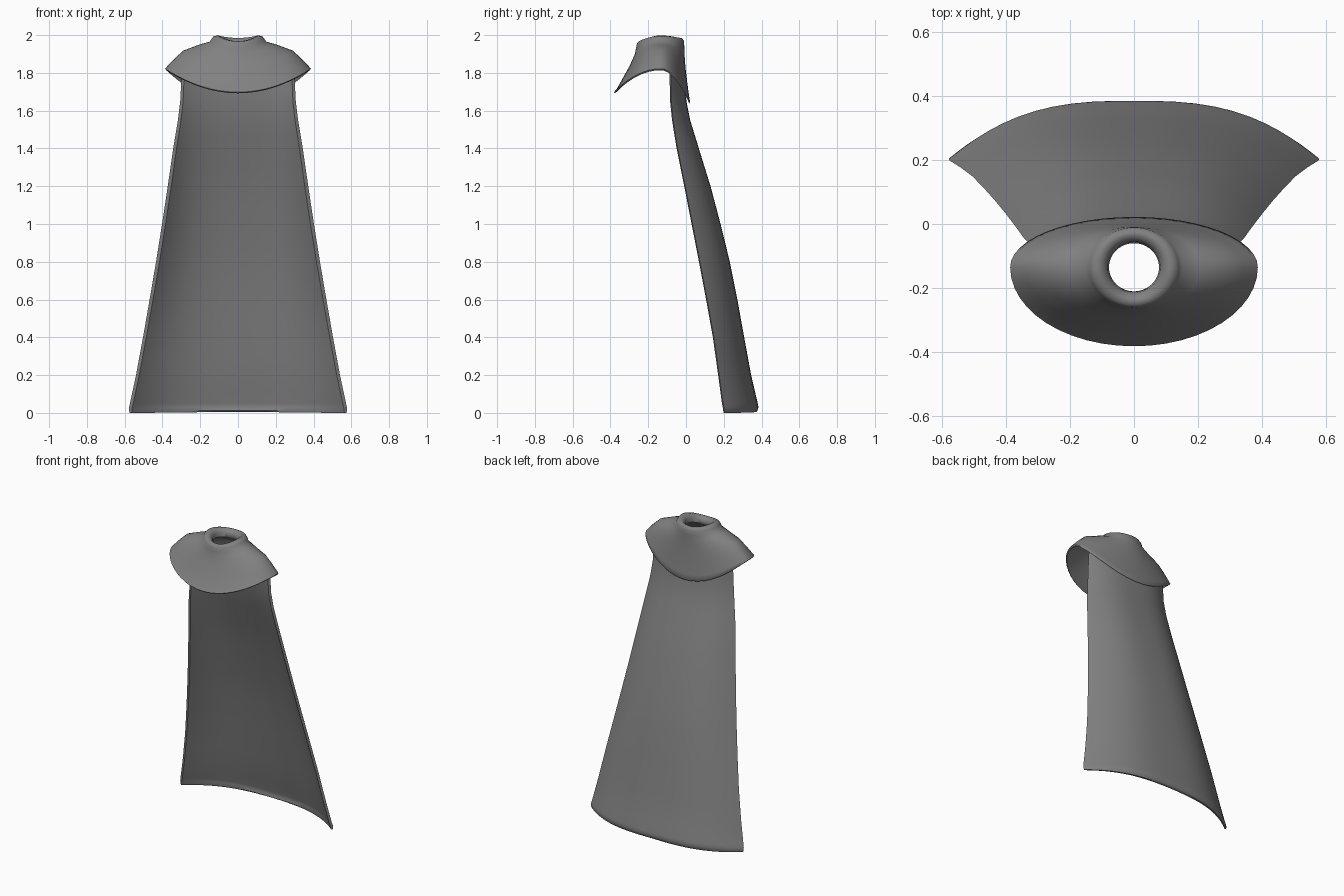
import bpy, bmesh, math

if "Cube" in bpy.data.objects:
    bpy.data.objects.remove(bpy.data.objects["Cube"])

cloth = bpy.data.materials.new("grey_cloth")
cloth.diffuse_color = (0.22, 0.22, 0.22, 1)
cloth.use_nodes = True
cloth.node_tree.nodes["Principled BSDF"].inputs["Base Color"].default_value = cloth.diffuse_color


def finish(name, bm, angle):
    bmesh.ops.recalc_face_normals(bm, faces=bm.faces)
    me = bpy.data.meshes.new(name)
    bm.to_mesh(me)
    bm.free()
    ob = bpy.data.objects.new(name, me)
    bpy.context.collection.objects.link(ob)
    me.materials.append(cloth)
    bpy.ops.object.select_all(action='DESELECT')
    ob.select_set(True)
    bpy.context.view_layer.objects.active = ob
    bpy.ops.object.shade_smooth_by_angle(angle=math.radians(angle))
    return ob


def skin(bm, rows, close_u, close_v):
    """Join rows of vertices with quads."""
    n, m = len(rows), len(rows[0])
    for i in range(n if close_v else n - 1):
        for j in range(m if close_u else m - 1):
            a, b = rows[i], rows[(i + 1) % n]
            k = (j + 1) % m
            bm.faces.new((a[j], a[k], b[k], b[j]))


def sample(table, z):
    """Linear lookup in rows of (z, values...), z descending."""
    for p, q in zip(table, table[1:]):
        if z >= q[0]:
            t = (p[0] - z) / (p[0] - q[0])
            return [a + (b - a) * t for a, b in zip(p[1:], q[1:])]
    return table[-1][1:]


# Shoulder mantle: closed profile, (radius, z) at the side, front and back
CY = -0.135
profile = [
    (.078, 1.945, .075, 1.925, .075, 1.935),   # neck hole
    (.082, 1.975, .080, 1.950, .080, 1.965),
    (.105, 1.998, .098, 1.968, .098, 1.985),   # rolled rim
    (.128, 1.995, .116, 1.967, .115, 1.983),
    (.140, 1.980, .125, 1.955, .124, 1.970),
    (.150, 1.965, .130, 1.930, .126, 1.940),
    (.205, 1.950, .136, 1.900, .127, 1.900),   # shoulder
    (.290, 1.918, .162, 1.840, .132, 1.830),
    (.340, 1.872, .198, 1.775, .141, 1.755),
    (.375, 1.835, .232, 1.715, .151, 1.680),
    (.386, 1.822, .246, 1.698, .157, 1.645),   # hem
    (.380, 1.814, .241, 1.692, .152, 1.638),
    (.362, 1.828, .222, 1.708, .140, 1.675),   # lining
    (.328, 1.860, .185, 1.768, .128, 1.755),
    (.280, 1.898, .148, 1.830, .117, 1.830),
    (.200, 1.930, .118, 1.885, .110, 1.895),
    (.110, 1.940, .092, 1.912, .092, 1.922),
]
SEG = 48
bm = bmesh.new()
rows = []
for rs, zs, rf, zf, rb, zb in profile:
    ring = []
    for k in range(SEG):
        a = 2 * math.pi * k / SEG
        s = math.sin(a)
        ry, ze = (rb, zb) if s > 0 else (rf, zf)
        ring.append(bm.verts.new((rs * math.cos(a), CY + ry * s, zs + (ze - zs) * s * s)))
    rows.append(ring)
skin(bm, rows, True, True)
finish("shoulder_mantle", bm, 70)

# Cape: (height, half width, y of the middle, y of the side edges)
shape = [
    (1.83, .290, -.020, -.080), (1.76, .300, -.012, -.080), (1.65, .306, .002, -.078),
    (1.55, .318, .022, -.068), (1.40, .343, .068, -.044), (1.20, .372, .130, -.004),
    (1.00, .402, .183, .035), (.80, .434, .232, .074), (.60, .468, .272, .112),
    (.40, .503, .308, .148), (.20, .540, .345, .176), (.05, .572, .380, .196),
    (.03, .577, .384, .200), (.00, .578, .374, .205),
]
bm = bmesh.new()
COLS, THICK = 28, .026
outer, inner = [], []
for z in [1.83, 1.76, 1.7, 1.65, 1.6, 1.55, 1.47, 1.4, 1.3, 1.2, 1.1, 1.0, .9, .8,
          .7, .6, .5, .4, .3, .2, .12, .05, .03, .012]:
    w, mid, edge = sample(shape, z)
    o, i = [], []
    for k in range(COLS + 1):
        u = math.sin((k / COLS - .5) * math.pi)      # denser towards the edges
        f = abs(u) ** 2.8
        y = mid - (mid - edge) * f
        slope = 2.8 * abs(u) ** 1.8 * (mid - edge) / w
        ln = math.hypot(1, slope)
        nx, ny = math.copysign(slope / ln, u), 1 / ln
        o.append(bm.verts.new((u * w, y, z)))
        i.append(bm.verts.new((u * w - nx * THICK, y - ny * THICK * (1 - .7 * f), z)))
    outer.append(o)
    inner.append(i)
# Each level becomes one closed loop around the cloth
loops = [o + i[::-1] for o, i in zip(outer, inner)]
skin(bm, loops, True, False)
# Rounded bottom lip, then strips closing both ends
lip = []
for v in loops[-1]:
    c = loops[-1][len(loops[-1]) - 1 - loops[-1].index(v)].co
    p = v.co.lerp(c, .25)
    lip.append(bm.verts.new((p.x, p.y, .006 * max(0, 1 - abs(p.x) / .5))))
skin(bm, [loops[-1], lip], True, False)
for end in (loops[0], lip):
    n = len(end)
    for k in range(COLS):
        bm.faces.new((end[k], end[k + 1], end[n - 2 - k], end[n - 1 - k]))
finish("cape", bm, 50)
